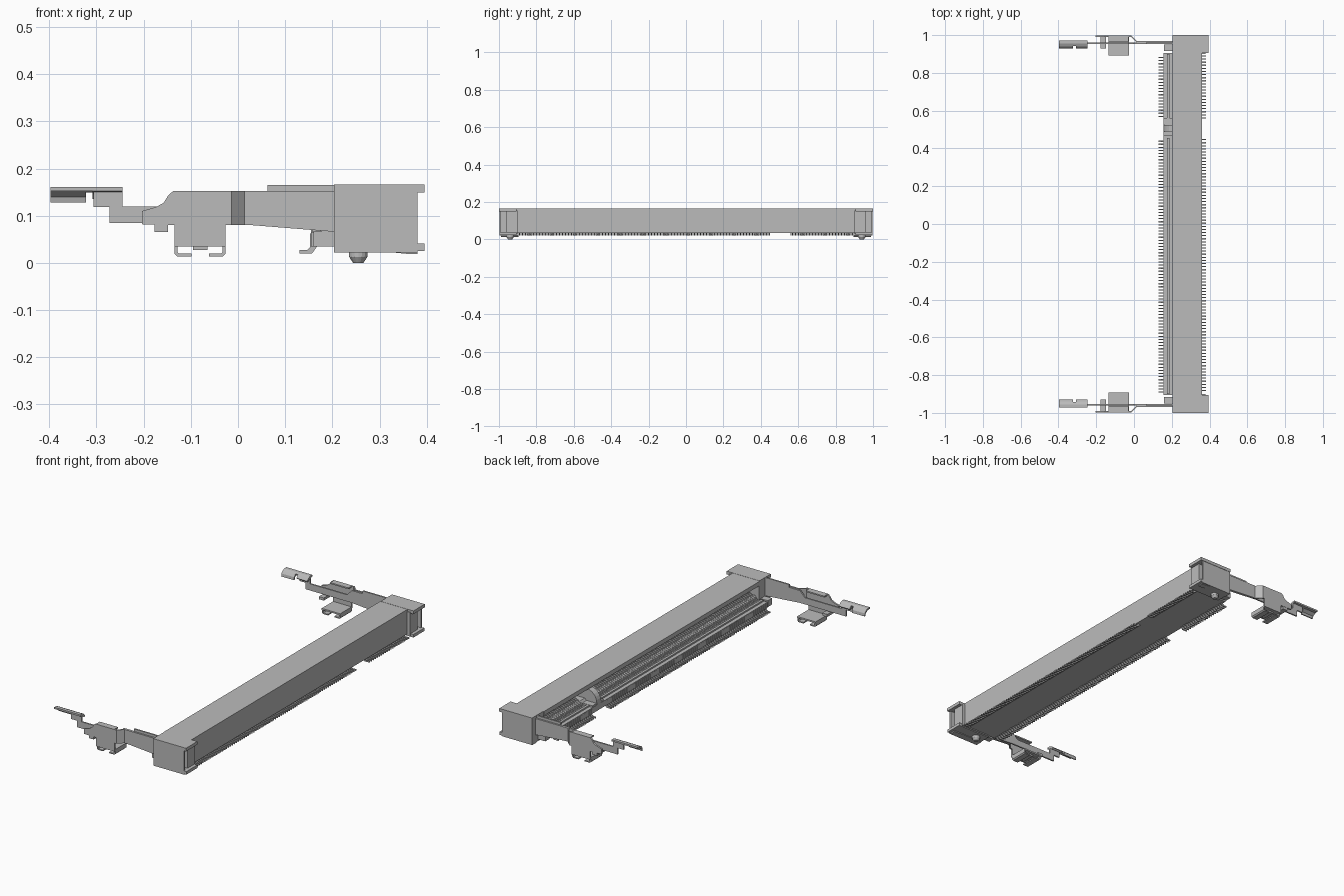
import bpy, bmesh, math

cube = bpy.data.objects.get("Cube")
if cube:
    bpy.data.objects.remove(cube, do_unlink=True)

grey = bpy.data.materials.new("plain grey")
grey.use_nodes = True
grey.diffuse_color = (0.5, 0.5, 0.5, 1)
grey.node_tree.nodes["Principled BSDF"].inputs["Base Color"].default_value = (0.5, 0.5, 0.5, 1)


def finish(name, bm):
    bmesh.ops.recalc_face_normals(bm, faces=bm.faces)
    me = bpy.data.meshes.new(name)
    bm.to_mesh(me)
    bm.free()
    me.materials.append(grey)
    ob = bpy.data.objects.new(name, me)
    bpy.context.collection.objects.link(ob)
    return ob


def add_prism(bm, pts, axis, a, b):
    """Extrude a closed profile from a to b: (x, z) along y, or (y, z) along x."""
    def place(p, t):
        return (p[0], t, p[1]) if axis == "y" else (t, p[0], p[1])
    lo = [bm.verts.new(place(p, a)) for p in pts]
    hi = [bm.verts.new(place(p, b)) for p in pts]
    bm.faces.new(lo)
    bm.faces.new(hi[::-1])
    n = len(pts)
    for i in range(n):
        j = (i + 1) % n
        bm.faces.new((lo[j], lo[i], hi[i], hi[j]))


def prism(name, pts, axis, a, b):
    bm = bmesh.new()
    add_prism(bm, pts, axis, a, b)
    return finish(name, bm)


def box(name, x0, x1, y0, y1, z0, z1):
    return prism(name, [(x0, z0), (x1, z0), (x1, z1), (x0, z1)], "y", y0, y1)


# Long slotted housing, open towards -x
prism("housing", [(0.36, 0.035), (0.36, 0.165), (0.2, 0.165), (0.2, 0.142), (0.22, 0.128),
                  (0.30, 0.122), (0.30, 0.085), (0.225, 0.085), (0.21, 0.066),
                  (0.155, 0.066), (0.155, 0.035)], "y", -0.905, 0.905)

# Raised ridge on the lower shelf, split at the key
for i, (y0, y1) in enumerate([(-0.9, 0.455), (0.555, 0.9)]):
    box("shelf_ridge_%d" % i, 0.175, 0.188, y0, y1, 0.06, 0.074)

# Rounded key in the slot
arc = [(0.215 - 0.06 * math.cos(t), 0.075 + 0.063 * math.sin(t))
       for t in [math.radians(a) for a in range(0, 91, 15)]]
prism("slot_key", arc + [(0.3, 0.138), (0.3, 0.06), (0.155, 0.06)], "y", 0.49, 0.525)
box("key_base", 0.157, 0.215, 0.465, 0.56, 0.06, 0.075)

# Rows of contact pins, left out at the key
PITCH, HALF = 0.0164, 0.003
pin_shapes = {
    "rear_pins": [(0.13, 0.02), (0.157, 0.02), (0.167, 0.034), (0.167, 0.062),
                  (0.153, 0.062), (0.153, 0.034), (0.146, 0.027), (0.13, 0.027)],
    "front_pins": [(0.38, 0.02), (0.352, 0.02), (0.335, 0.032), (0.335, 0.04),
                   (0.345, 0.04), (0.357, 0.027), (0.38, 0.027)],
    "slot_contacts": [(0.2, 0.066), (0.215, 0.08), (0.25, 0.096), (0.29, 0.09), (0.29, 0.08), (0.22, 0.06)],
}
for name, shape in pin_shapes.items():
    bm = bmesh.new()
    shift = PITCH / 2 if name == "front_pins" else 0
    for i in range(109):
        y = -0.89 + shift + i * PITCH
        if y < 0.45 or 0.56 < y < 0.9:
            add_prism(bm, shape, "y", y - HALF, y + HALF)
    finish(name, bm)

# Both ends: end housing, latch arm, solder foot and finger tab
for s, side in ((-1, "front"), (1, "back")):
    def sbox(name, x0, x1, y0, y1, z0, z1):
        return box(side + "_" + name, x0, x1, s * y0, s * y1, z0, z1)

    def sprism(name, pts, y0, y1):
        return prism(side + "_" + name, pts, "y", s * y0, s * y1)

    # End housing with a recess facing +x
    sbox("end_top", 0.203, 0.395, 0.905, 1.0, 0.149, 0.166)
    sbox("end_bottom", 0.203, 0.395, 0.905, 0.997, 0.025, 0.041)
    sbox("end_wall", 0.203, 0.381, 0.988, 0.998, 0.022, 0.15)
    sbox("end_core", 0.203, 0.345, 0.9, 0.99, 0.03, 0.155)
    sbox("end_inner_cheek", 0.34, 0.378, 0.9, 0.962, 0.03, 0.155)
    sbox("end_shelf", 0.16, 0.205, 0.915, 0.95, 0.035, 0.068)
    sprism("solder_clip", [(0.203, 0.022), (0.33, 0.022), (0.36, 0.019), (0.38, 0.019),
                           (0.38, 0.026), (0.203, 0.03)], 0.96, 0.99)

    # Locating peg
    bm = bmesh.new()
    bmesh.ops.create_cone(bm, cap_ends=True, segments=16, radius1=0.011, radius2=0.02, depth=0.014)
    bmesh.ops.translate(bm, verts=bm.verts, vec=(0.255, s * 0.94, 0.007))
    top = bmesh.ops.create_cone(bm, cap_ends=True, segments=16, radius1=0.02, radius2=0.02, depth=0.022)
    bmesh.ops.translate(bm, verts=top["verts"], vec=(0.255, s * 0.94, 0.024))
    finish(side + "_locating_peg", bm)

    # Inner spring plate
    sprism("spring_plate", [(-0.272, 0.085), (-0.2, 0.085), (0.0, 0.085), (0.205, 0.068),
                            (0.205, 0.165), (0.063, 0.165), (0.063, 0.15), (0.0, 0.15),
                            (-0.03, 0.12), (-0.272, 0.12)], 0.953, 0.961)

    # Outer latch plate, stepped sideways near x = 0
    bm = bmesh.new()
    add_prism(bm, [(-0.203, 0.082), (-0.135, 0.08), (-0.135, 0.035), (-0.026, 0.035),
                   (-0.026, 0.08), (0.03, 0.08), (0.205, 0.066), (0.205, 0.152),
                   (-0.138, 0.152), (-0.148, 0.143), (-0.158, 0.127), (-0.175, 0.118),
                   (-0.203, 0.11)],
              "y", s * 0.989, s * 0.998)
    for cut in (-0.014, 0.014):
        bmesh.ops.bisect_plane(bm, geom=bm.verts[:] + bm.edges[:] + bm.faces[:],
                               plane_co=(cut, 0, 0), plane_no=(1, 0, 0))
    for v in bm.verts:
        if v.co.x > 0.01:
            v.co.y -= s * 0.028
    finish(side + "_latch_plate", bm)
    sbox("latch_stop", -0.177, -0.148, 0.93, 0.997, 0.066, 0.08)
    sbox("latch_stop_web", -0.177, -0.148, 0.989, 0.997, 0.066, 0.09)
    sbox("latch_top_lip", -0.135, -0.028, 0.965, 0.995, 0.145, 0.152)

    # Solder foot with two curled rails
    sbox("foot_plate", -0.135, -0.026, 0.893, 0.997, 0.035, 0.043)
    sbox("foot_pad", -0.095, -0.065, 0.91, 0.98, 0.027, 0.036)
    for x, d, end in ((-0.135, 1, "outer"), (-0.026, -1, "inner")):
        sprism("foot_rail_" + end, [(x, 0.04), (x, 0.02), (x + d * 0.006, 0.014),
                                    (x + d * 0.036, 0.014), (x + d * 0.036, 0.02),
                                    (x + d * 0.009, 0.02), (x + d * 0.007, 0.023),
                                    (x + d * 0.007, 0.04)], 0.895, 0.99)

    # Finger tab: sloping plate with a notch and a drooping inner lip
    def tab(name, pts, x0, x1):
        prism(side + "_" + name, [(s * y, z) for y, z in pts], "x", x0, x1)

    tab("tab_tip", [(0.972, 0.152), (0.972, 0.161), (0.955, 0.161), (0.94, 0.154), (0.931, 0.143),
                    (0.929, 0.128), (0.935, 0.128), (0.938, 0.14), (0.955, 0.152)], -0.397, -0.322)
    tab("tab_bridge", [(0.972, 0.152), (0.972, 0.161), (0.955, 0.161), (0.943, 0.156),
                       (0.945, 0.149), (0.955, 0.152)], -0.322, -0.308)
    tab("tab_root", [(0.972, 0.152), (0.972, 0.161), (0.955, 0.161), (0.94, 0.154), (0.93, 0.142),
                     (0.936, 0.136), (0.955, 0.15)], -0.308, -0.245)
    sbox("tab_neck", -0.306, -0.245, 0.953, 0.961, 0.119, 0.153)
